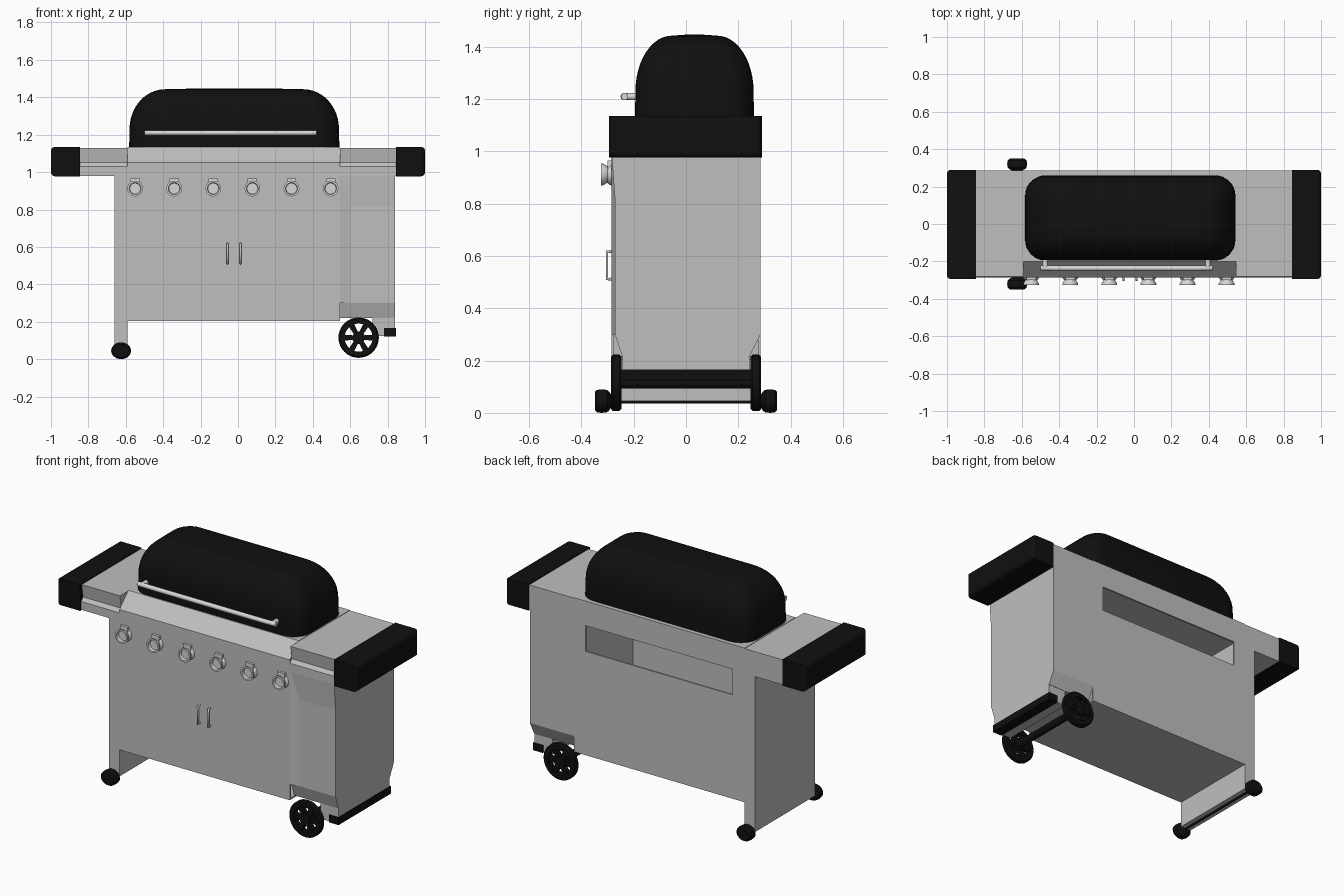
import bpy, bmesh, math
from mathutils import Vector

if "Cube" in bpy.data.objects:
    bpy.data.objects.remove(bpy.data.objects["Cube"])


def material(name, v):
    m = bpy.data.materials.new(name)
    m.diffuse_color = (v, v, v, 1)
    m.use_nodes = True
    m.node_tree.nodes["Principled BSDF"].inputs["Base Color"].default_value = m.diffuse_color
    return m


STEEL = material("steel_grey", 0.52)
BRIGHT = material("bright_metal", 0.68)
BLACK = material("matte_black", 0.005)


def finish(name, bm, mat, smooth=False):
    bmesh.ops.recalc_face_normals(bm, faces=bm.faces)
    me = bpy.data.meshes.new(name)
    bm.to_mesh(me)
    bm.free()
    ob = bpy.data.objects.new(name, me)
    bpy.context.collection.objects.link(ob)
    me.materials.append(mat)
    if smooth:
        bpy.ops.object.select_all(action='DESELECT')
        ob.select_set(True)
        bpy.context.view_layer.objects.active = ob
        bpy.ops.object.shade_smooth_by_angle(angle=math.radians(35))
    return ob


def prism(name, pts, axis, a, b, mat):
    """Extrude a 2D outline along an axis from a to b."""
    place = {'x': lambda p, d: (d, p[0], p[1]),
             'y': lambda p, d: (p[0], d, p[1]),
             'z': lambda p, d: (p[0], p[1], d)}[axis]
    return loft(name, [[place(p, d) for p in pts] for d in (a, b)], mat)


def loft(name, rings, mat, smooth=False):
    """Join a stack of equal rings and cap both ends."""
    bm = bmesh.new()
    vs = [[bm.verts.new(p) for p in r] for r in rings]
    n = len(vs[0])
    for r0, r1 in zip(vs, vs[1:]):
        for i in range(n):
            bm.faces.new((r0[i], r0[(i + 1) % n], r1[(i + 1) % n], r1[i]))
    bm.faces.new(vs[0])
    bm.faces.new(vs[-1])
    return finish(name, bm, mat, smooth)


def box(name, x, y, z, mat):
    return prism(name, [(x[0], y[0]), (x[1], y[0]), (x[1], y[1]), (x[0], y[1])], 'z', z[0], z[1], mat)


def lathe(name, profile, x, z, mat, n=32, stretch=1, closed=False):
    """Revolve (radius, y) points about a line parallel to y."""
    rings = [[(x + stretch * r * math.cos(i * math.tau / n), y, z + r * math.sin(i * math.tau / n))
              for i in range(n)] for r, y in profile]
    if not closed:
        return loft(name, rings, mat, True)
    bm = bmesh.new()
    vs = [[bm.verts.new(p) for p in r] for r in rings]
    for k in range(len(vs)):
        r0, r1 = vs[k - 1], vs[k]
        for i in range(n):
            bm.faces.new((r0[i], r0[(i + 1) % n], r1[(i + 1) % n], r1[i]))
    return finish(name, bm, mat, True)


def tube(name, pts, r, mat):
    cu = bpy.data.curves.new(name, 'CURVE')
    cu.dimensions = '3D'
    cu.bevel_depth, cu.bevel_resolution, cu.use_fill_caps = r, 3, True
    sp = cu.splines.new('POLY')
    sp.points.add(len(pts) - 1)
    for p, co in zip(sp.points, pts):
        p.co = (*co, 1)
    ob = bpy.data.objects.new(name, cu)
    cu.materials.append(mat)
    bpy.context.collection.objects.link(ob)


F, B = -0.285, 0.285          # front and back planes
L, R = -0.59, 0.545           # cabinet left and right

# Cabinet: hollow, with a slot in the back
box("cabinet_front", (L, R), (F, F + 0.01), (0.205, 1.05), STEEL)
box("cabinet_floor", (L, R), (F + 0.01, B - 0.01), (0.205, 0.215), STEEL)
box("back_lower", (L, R), (B - 0.01, B), (0.205, 0.83), STEEL)
box("back_upper", (L, R), (B - 0.01, B), (0.985, 1.05), STEEL)
box("back_slot_left", (L, -0.51), (B - 0.01, B), (0.83, 0.985), STEEL)
box("back_slot_right", (0.47, R), (B - 0.01, B), (0.83, 0.985), STEEL)
prism("top_deck", [(F, 1.05), (-0.2, 1.133), (B, 1.133), (B, 1.05)], 'x', L, R, STEEL)

# Left leg panel
box("left_leg_panel", (-0.66, L), (F, B), (0.045, 0.98), STEEL)

# Right column with tapered bottom
prism("right_column", [(-0.272, 0.3), (-0.272, 0.82), (-0.284, 0.98), (B, 0.98), (B, 0.3),
                       (0.245, 0.22), (-0.245, 0.22)], 'x', R, 0.84, STEEL)
prism("column_front_fillet", [(R, F), (0.605, -0.271), (R, -0.271)], 'z', 0.3, 0.98, STEEL)
box("column_foot", (0.72, 0.84), (-0.243, 0.243), (0.125, 0.22), STEEL)
box("foot_bumper", (0.78, 0.845), (-0.25, 0.25), (0.122, 0.166), BLACK)

# Side shelves with grooved front, black end caps
shelf = [(-0.28, 1.13), (-0.267, 1.05), (F, 1.03), (F, 0.98), (B, 0.98), (B, 1.13)]
prism("left_shelf", shelf, 'x', -0.85, L, STEEL)
prism("right_shelf", shelf, 'x', R, 0.85, STEEL)
for side, s in (("left", -1), ("right", 1)):
    cap = box(side + "_shelf_cap", sorted((s * 0.845, s)), (-0.295, 0.29), (0.977, 1.135), BLACK)
    bm = bmesh.new()
    bm.from_mesh(cap.data)
    outer = [e for e in bm.edges if all(abs(v.co.x) > 0.99 for v in e.verts)]
    bmesh.ops.bevel(bm, geom=outer, offset=0.022, segments=4, profile=0.5, affect='EDGES')
    bm.to_mesh(cap.data)
    bm.free()

# Domed lid


def rounded_rect(hx, hy, r, z, n=8):
    out = []
    for q, (sx, sy) in enumerate(((1, 1), (-1, 1), (-1, -1), (1, -1))):
        for i in range(n + 1):
            a = (q + i / n) * math.pi / 2
            out.append((-0.02 + sx * (hx - r) + r * math.cos(a),
                        0.0325 + sy * (hy - r) + r * math.sin(a), z))
    return out


rings = [rounded_rect(0.562, 0.2275, 0.11, 1.133)]
for i in range(13):
    t = i / 12 * math.pi / 2
    k = 1 - math.cos(t)
    rings.append(rounded_rect(0.56 - 0.19 * k, 0.226 - 0.14 * k, 0.11 - 0.04 * k,
                              1.23 + 0.213 * math.sin(t)))
rings.append(rounded_rect(0.2, 0.03, 0.02, 1.447))
loft("lid", rings, BLACK, True)

# Lid handle and its posts
tube("lid_handle", [(-0.5, -0.235, 1.21), (-0.42, -0.237, 1.21), (0.34, -0.237, 1.21), (0.42, -0.235, 1.21)],
     0.014, BRIGHT)
for x in (-0.475, 0.395):
    lathe("lid_handle_post", [(0.014, -0.24), (0.014, -0.18)], x, 1.21, BRIGHT, 16)

# Control knobs
for i in range(6):
    x = -0.55 + 0.209 * i
    lathe("control_knob", [(0.042, F), (0.04, -0.292), (0.031, -0.3), (0.042, -0.318), (0.042, -0.325),
                           (0.032, -0.325), (0.029, -0.308)], x, 0.912, BRIGHT, 24)
    box("knob_marker", (x - 0.025, x + 0.025), (-0.3, F), (0.935, 0.965), BRIGHT)

# Door handles
for x in (-0.056, 0.014):
    tube("door_handle", [(x, F, 0.512), (x, -0.302, 0.512), (x, -0.302, 0.617), (x, F, 0.617)], 0.006, STEEL)

# Large wheels: tyre ring, hub and spokes
WX, WZ = 0.645, 0.115
for s in (-1, 1):
    a, b = s * 0.247, s * 0.287
    lathe("wheel_tyre", [(0.075, a), (0.1, a), (0.108, a + s * 0.008), (0.108, b - s * 0.008),
                         (0.1, b), (0.075, b)], WX, WZ, BLACK, 40, closed=True)
    lathe("wheel_hub", [(0.034, a), (0.034, b)], WX, WZ, BLACK, 24)
    for k in range(6):
        t = k * math.tau / 6
        d, n = Vector((math.cos(t), math.sin(t))), Vector((-math.sin(t), math.cos(t)))
        c = Vector((WX, WZ))
        prism("wheel_spoke", [c + d * 0.025 - n * 0.012, c + d * 0.08 - n * 0.016,
                              c + d * 0.08 + n * 0.016, c + d * 0.025 + n * 0.012],
              'y', a + s * 0.006, b - s * 0.006, BLACK)
lathe("wheel_axle", [(0.022, -0.25), (0.022, 0.25)], WX, WZ, BLACK, 20)

# Small rounded casters and their rod
for s in (-1, 1):
    lathe("caster", [(0.022, s * 0.285), (0.036, s * 0.294), (0.043, s * 0.302), (0.045, s * 0.322),
                     (0.043, s * 0.34), (0.034, s * 0.349)], -0.625, 0.045, BLACK, 28, stretch=1.18)
lathe("caster_rod", [(0.007, -0.3), (0.007, 0.3)], -0.625, 0.043, BLACK, 12)
